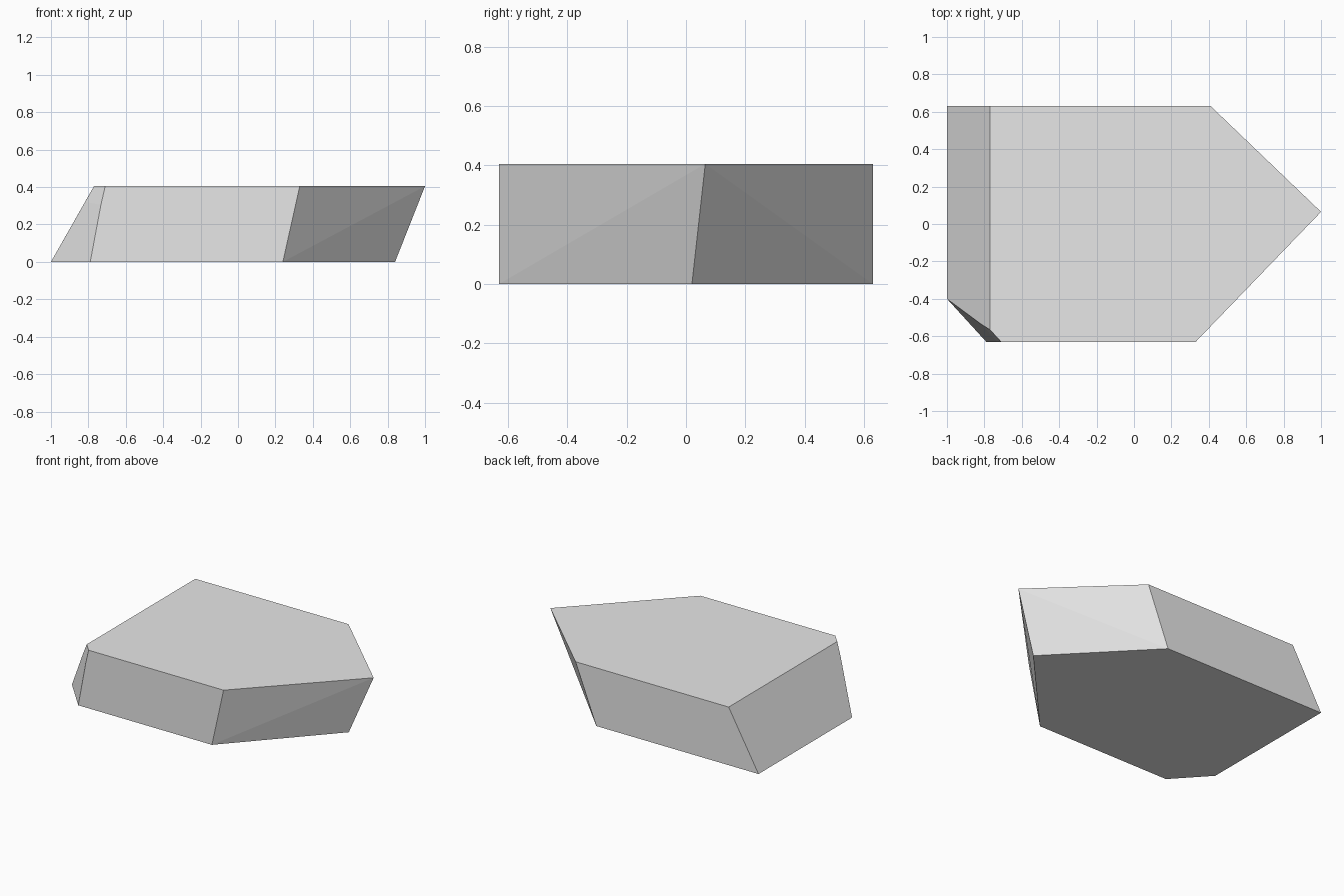
import bpy
import bmesh
from math import radians

cube = bpy.data.objects.get("Cube")
if cube:
    bpy.data.objects.remove(cube, do_unlink=True)

HEIGHT, HALF = 0.405, 0.63

# Stone material
stone = bpy.data.materials.new("stone grey")
stone.use_nodes = True
colour = (0.8, 0.8, 0.8, 1)
stone.diffuse_color = colour
stone.node_tree.nodes["Principled BSDF"].inputs["Base Color"].default_value = colour

# Outlines of the slab: tip, back edge, sloped end, chipped corner, front edge
base = [(0.84, 0.02), (0.25, HALF), (-1, HALF),
        (-1, -0.4), (-0.79, -HALF), (0.24, -HALF)]
top = [(1, 0.065), (0.41, HALF), (-0.77, HALF),
       (-0.77, -0.565), (-0.71, -HALF), (0.33, -HALF)]
# Slight bend across the chipped corner
bend = [(-0.818, -0.535, 0.32), (-0.733, -HALF, 0.305)]

# Slab body as the hull of its outlines
bm = bmesh.new()
points = [(x, y, 0) for x, y in base] + [(x, y, HEIGHT) for x, y in top] + bend
for p in points:
    bm.verts.new(p)
hull = bmesh.ops.convex_hull(bm, input=bm.verts[:])
loose = [v for v in bm.verts if not v.link_faces]
bmesh.ops.delete(bm, geom=loose, context='VERTS')
bmesh.ops.dissolve_limit(bm, angle_limit=radians(1), verts=bm.verts[:], edges=bm.edges[:])
bmesh.ops.recalc_face_normals(bm, faces=bm.faces[:])

mesh = bpy.data.meshes.new("stone_slab")
bm.to_mesh(mesh)
bm.free()
mesh.materials.append(stone)
slab = bpy.data.objects.new("stone_slab", mesh)
bpy.context.collection.objects.link(slab)
